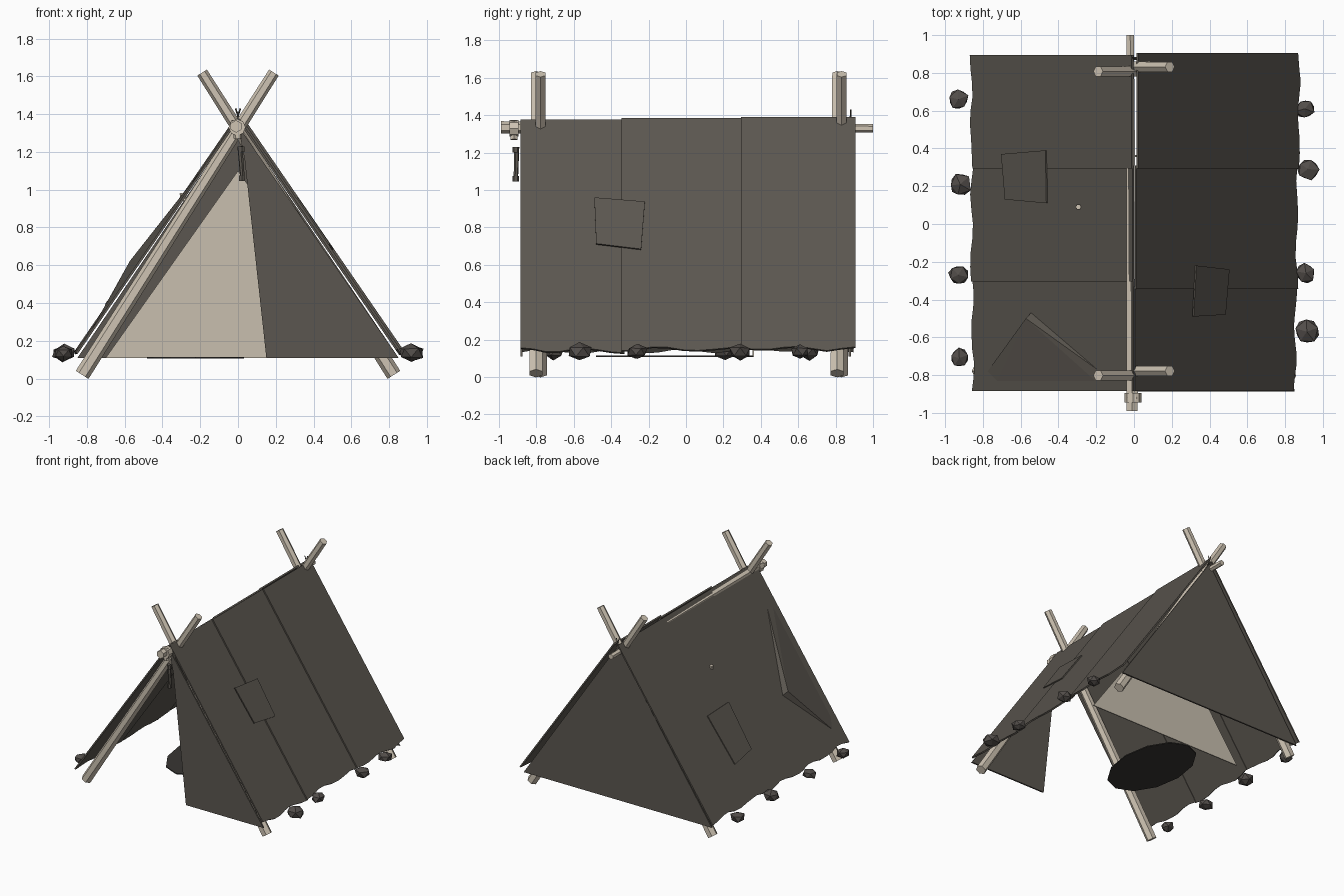
import bpy, bmesh, math, random
from mathutils import Vector, Matrix

if "Cube" in bpy.data.objects:
    bpy.data.objects.remove(bpy.data.objects["Cube"])

random.seed(4)


def material(name, rgb):
    m = bpy.data.materials.new(name)
    m.diffuse_color = (*rgb, 1)
    m.use_nodes = True
    m.node_tree.nodes["Principled BSDF"].inputs["Base Color"].default_value = m.diffuse_color
    return m


CLOTH = material("dark_canvas", (0.105, 0.094, 0.079))
WOOD = material("pale_wood", (0.62, 0.55, 0.45))
LINING = material("pale_cloth", (0.58, 0.52, 0.43))
STONE = material("grey_stone", (0.085, 0.075, 0.068))
MAT = material("dark_mat", (0.04, 0.037, 0.033))


def finish(name, bm, mat):
    bmesh.ops.recalc_face_normals(bm, faces=bm.faces)
    me = bpy.data.meshes.new(name)
    bm.to_mesh(me)
    bm.free()
    me.materials.append(mat)
    ob = bpy.data.objects.new(name, me)
    bpy.context.collection.objects.link(ob)
    return ob


def sheet(name, points, mat, thickness):
    """Flat polygon given a small thickness."""
    bm = bmesh.new()
    bm.faces.new([bm.verts.new(p) for p in points])
    ob = finish(name, bm, mat)
    mod = ob.modifiers.new("thickness", 'SOLIDIFY')
    mod.thickness = thickness
    mod.offset = 0
    return ob


def rod(name, a, b, r1, r2, mat=WOOD, sides=6):
    a, b = Vector(a), Vector(b)
    bm = bmesh.new()
    rot = (b - a).to_track_quat('Z', 'Y').to_matrix().to_4x4()
    bmesh.ops.create_cone(bm, cap_ends=True, segments=sides, radius1=r1, radius2=r2,
                          depth=(b - a).length,
                          matrix=Matrix.Translation((a + b) / 2) @ rot)
    return finish(name, bm, mat)


# Roof surface: t runs from ridge (0) to hem (1), lift is along the outward normal
TOP, HEM_X, HEM_Z = 1.375, 0.85, 0.14


def roof(side, t, y, lift=0.0):
    n = Vector((TOP - HEM_Z, HEM_X)).normalized()
    return Vector((side * (HEM_X * t + n.x * lift), y,
                   TOP + (HEM_Z - TOP) * t + n.y * lift))


# Overlapping canvas strips with a wavy hem
def roof_strip(name, side, y0, y1, lift):
    bm = bmesh.new()
    cols, rows = 8, 4
    grid = []
    for i in range(cols + 1):
        y = y0 + (y1 - y0) * i / cols
        hem = 1 + 0.009 * math.sin(y * 17 + side) + random.uniform(-0.004, 0.004)
        grid.append([bm.verts.new(roof(side, hem * j / rows, y, lift))
                     for j in range(rows + 1)])
    for i in range(cols):
        for j in range(rows):
            bm.faces.new((grid[i][j], grid[i + 1][j], grid[i + 1][j + 1], grid[i][j + 1]))
    ob = finish(name, bm, CLOTH)
    mod = ob.modifiers.new("thickness", 'SOLIDIFY')
    mod.thickness = 0.012
    mod.offset = 0


for side, label, seams in ((1, "right", (-0.885, -0.33, 0.31, 0.905)),
                           (-1, "left", (-0.885, -0.29, 0.31, 0.895))):
    for k in range(3):
        step = 0.011 if side > 0 else 0.005
        y0 = seams[k] - (0.015 if k else 0)
        roof_strip(f"{label}_roof_strip_{k}", side, y0, seams[k + 1], step * k)

# End walls: closed back, half-closed front, pale inner partition
sheet("back_wall", [(0, 0.875, 1.365), (0.85, 0.875, 0.11), (-0.85, 0.875, 0.11)], CLOTH, 0.012)
sheet("front_flap", [(0.0, -0.88, 1.34), (0.035, -0.88, 1.16), (0.15, -0.88, 0.11),
                     (0.85, -0.88, 0.11)], CLOTH, 0.012)
sheet("inner_partition", [(0, 0.36, 1.10), (0.70, 0.36, 0.11), (-0.70, 0.36, 0.11)],
      LINING, 0.008)

# Open flap folded back over the left roof, its free corner raised
bm = bmesh.new()
base = [roof(-1, x / HEM_X, y, 0.006) for x, y in
        ((0.19, -0.77), (0.54, -0.47), (0.77, -0.78), (0.72, -0.83), (0.2, -0.83))]
tip = bm.verts.new(roof(-1, 0.63, -0.50, 0.045))
ring = [bm.verts.new(p) for p in base]
bm.faces.new(ring)
for a, b in zip(ring, ring[1:] + ring[:1]):
    bm.faces.new((a, b, tip))
finish("folded_flap", bm, CLOTH)

# Sewn patches on both slopes
for name, side, lift, pts in (
        ("right_patch", 1, 0.021, ((0.295, -0.49), (0.31, -0.22), (0.485, -0.24), (0.465, -0.48))),
        ("left_patch", -1, 0.019, ((0.45, 0.39), (0.445, 0.11), (0.665, 0.13), (0.685, 0.37)))):
    sheet(name, [roof(side, x / HEM_X, y, lift) for x, y in pts], CLOTH, 0.009)

# Crossed pole pairs and the ridge pole
for y, label in ((-0.79, "front"), (0.82, "back")):
    for s, side in ((1, "left"), (-1, "right")):
        dy = 0.012 * s
        rod(f"{label}_{side}_pole", (-0.825 * s, y + dy, 0.02), (0.19 * s, y + dy, 1.62),
            0.04, 0.03)
rod("ridge_pole", (-0.01, -0.99, 1.335), (-0.02, 1.0, 1.33), 0.033, 0.022)

# Lashing around the front end of the ridge pole
rod("lashing_band", (-0.005, -0.945, 1.33), (-0.005, -0.895, 1.33), 0.045, 0.045, WOOD, 8)
rod("lashing_knot", (0.0, -0.92, 1.27), (-0.01, -0.92, 1.37), 0.022, 0.026)

# Hanging toggle and small ridge twigs
rod("hanging_toggle", (0.025, -0.91, 1.05), (0.01, -0.905, 1.23), 0.012, 0.014, CLOTH)
for z in (1.06, 1.215):
    rod("toggle_end", (0.02, -0.91, z - 0.015), (0.02, -0.91, z + 0.015), 0.018, 0.018, CLOTH)
for s in (1, -1):
    rod("ridge_twig", (-0.012 * s, 0.88, 1.36), (0.013 * s, 0.88, 1.43), 0.005, 0.004, CLOTH, 4)

# Small peg showing through the left slope
p = roof(-1, 0.335, 0.09)
rod("roof_peg", p - Vector((0, 0, 0.02)), p + Vector((-0.01, 0, 0.022)), 0.017, 0.015)

# Oval floor mat
bm = bmesh.new()
bmesh.ops.create_cone(bm, cap_ends=True, segments=12, radius1=1, radius2=1, depth=1,
                      matrix=Matrix.Translation((-0.225, -0.06, 0.111))
                      @ Matrix.Diagonal((0.257, 0.42, 0.008, 1)))
finish("floor_mat", bm, MAT)

# Stones weighing down the hems
for x, y, r in ((-0.93, 0.66, 0.058), (-0.92, 0.21, 0.064), (-0.93, -0.27, 0.056),
                (-0.925, -0.71, 0.056), (0.905, 0.61, 0.056), (0.92, 0.29, 0.064),
                (0.91, -0.26, 0.055), (0.915, -0.57, 0.068)):
    bm = bmesh.new()
    bmesh.ops.create_icosphere(bm, subdivisions=1, radius=r)
    for v in bm.verts:
        v.co *= random.uniform(0.85, 1.12)
        v.co.z *= 0.75
    bmesh.ops.rotate(bm, verts=bm.verts, matrix=Matrix.Rotation(random.uniform(0, 6), 3, 'Z'))
    bmesh.ops.translate(bm, verts=bm.verts, vec=(x, y, 0.135))
    finish("hem_stone", bm, STONE)
